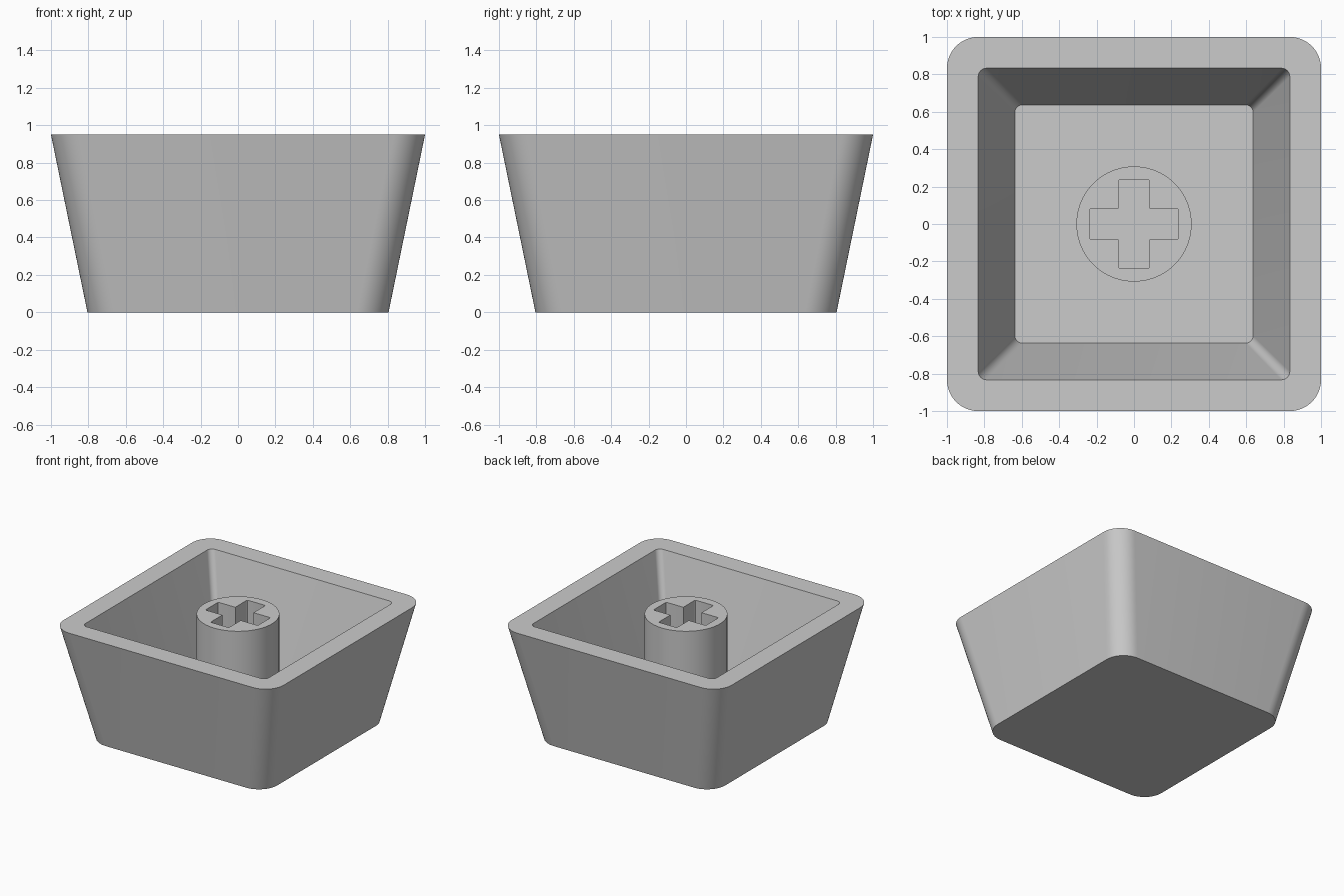
import bpy, bmesh
from math import cos, sin, pi, radians

if "Cube" in bpy.data.objects:
    bpy.data.objects.remove(bpy.data.objects["Cube"], do_unlink=True)

HEIGHT, FLOOR = 0.95, 0.167
CORNER_STEPS = 12

grey = bpy.data.materials.new("plain_grey")
grey.use_nodes = True
colour = (0.6, 0.6, 0.6, 1)
grey.diffuse_color = colour
grey.node_tree.nodes["Principled BSDF"].inputs["Base Color"].default_value = colour


def finish(bm, name):
    """Turn a bmesh into a smooth-shaded object with sharp creases."""
    bmesh.ops.recalc_face_normals(bm, faces=bm.faces)
    mesh = bpy.data.meshes.new(name)
    bm.to_mesh(mesh)
    bm.free()
    mesh.materials.append(grey)
    obj = bpy.data.objects.new(name, mesh)
    bpy.context.collection.objects.link(obj)
    bpy.ops.object.select_all(action="DESELECT")
    obj.select_set(True)
    bpy.context.view_layer.objects.active = obj
    bpy.ops.object.shade_smooth_by_angle(angle=radians(30))
    return obj


def rounded_square(bm, half, radius, z):
    """Ring of vertices round a square with rounded corners."""
    ring = []
    for quarter in range(4):
        middle = pi / 4 + quarter * pi / 2
        cx = (half - radius) * (1 if cos(middle) > 0 else -1)
        cy = (half - radius) * (1 if sin(middle) > 0 else -1)
        for i in range(CORNER_STEPS + 1):
            a = quarter * pi / 2 + i / CORNER_STEPS * pi / 2
            ring.append(bm.verts.new((cx + radius * cos(a), cy + radius * sin(a), z)))
    return ring


def closed_loop(bm, points):
    verts = [bm.verts.new((x, y, HEIGHT)) for x, y in points]
    for a, b in zip(verts, verts[1:] + verts[:1]):
        bm.edges.new((a, b))
    return verts


# Tapered shell: outside wall, flat rim, inside wall and floor
bm = bmesh.new()
rings = [rounded_square(bm, *spec) for spec in (
    (0.805, 0.167, 0), (1.0, 0.167, HEIGHT),
    (0.833, 0.045, HEIGHT), (0.637, 0.04, FLOOR))]
for low, high in zip(rings, rings[1:]):
    for i in range(len(low)):
        j = (i + 1) % len(low)
        bm.faces.new((low[i], low[j], high[j], high[i]))
bm.faces.new(rings[0])
bm.faces.new(rings[-1])
finish(bm, "shell")

# Central stem: a disc with a cross-shaped hole, drawn down to the floor
bm = bmesh.new()
closed_loop(bm, [(0.308 * cos(i * pi / 48), 0.308 * sin(i * pi / 48)) for i in range(96)])
ARM, WIDTH = 0.238, 0.083
cross = []
for turn in range(4):
    c, s = round(cos(turn * pi / 2)), round(sin(turn * pi / 2))
    for x, y in ((ARM, -WIDTH), (ARM, WIDTH), (WIDTH, WIDTH)):
        cross.append((x * c - y * s, x * s + y * c))
verts = closed_loop(bm, cross)
tips = [v for v in verts if max(abs(v.co.x), abs(v.co.y)) > 0.2]
bmesh.ops.bevel(bm, geom=tips, offset=0.01, segments=3, profile=0.5, affect="VERTICES")
outline = list(bm.edges)
bmesh.ops.triangle_fill(bm, edges=outline, use_beauty=True, normal=(0, 0, 1))
walls = bmesh.ops.extrude_edge_only(bm, edges=outline)
for v in walls["geom"]:
    if isinstance(v, bmesh.types.BMVert):
        v.co.z = FLOOR
finish(bm, "stem")
